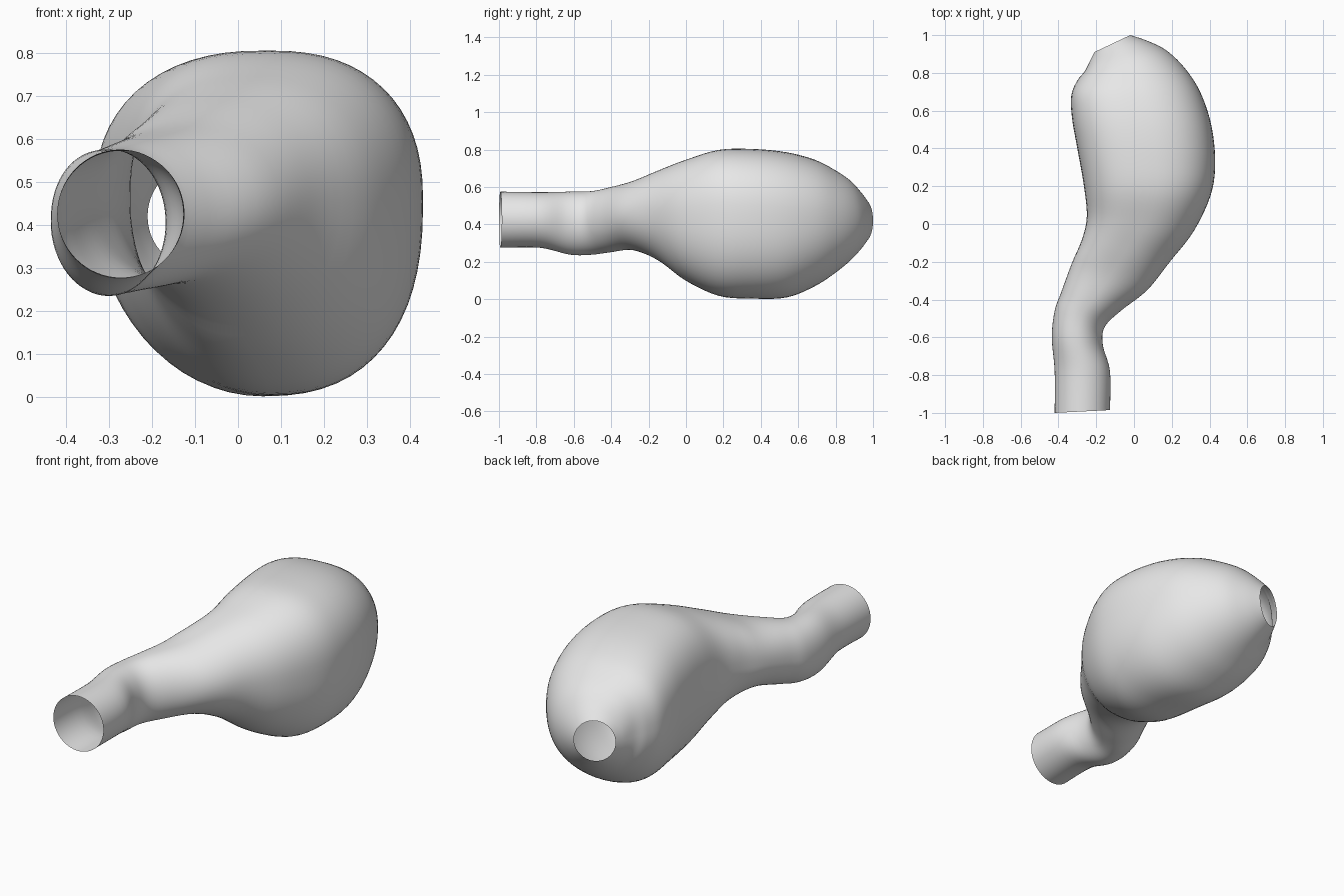
import bpy
import bmesh
import math

SIDES = 64   # points round each ring
STEPS = 5    # rings between two guide rings

cube = bpy.data.objects.get("Cube")
if cube:
    bpy.data.objects.remove(cube, do_unlink=True)

# Guide rings from the neck to the rear opening:
# left x, left y, right x, right y, bottom z, top z
GUIDES = [
    (-.42, -1.0, -.127, -.985, .275, .575),
    (-.42, -.78, -.127, -.78, .275, .572),
    (-.435, -.60, -.165, -.64, .238, .575),
    (-.42, -.46, -.155, -.545, .238, .578),
    (-.385, -.36, -.07, -.46, .25, .597),
    (-.33, -.21, .07, -.35, .262, .632),
    (-.275, -.08, .19, -.20, .205, .69),
    (-.25, .04, .315, -.04, .10, .745),
    (-.265, .20, .405, .15, .018, .798),
    (-.30, .40, .43, .32, .003, .803),
    (-.328, .56, .41, .52, .01, .785),
    (-.332, .68, .35, .70, .07, .745),
    (-.30, .76, .265, .83, .14, .69),
    (-.26, .81, .17, .92, .20, .64),
    (-.23, .87, .07, .97, .26, .58),
    (-.21, .91, -.02, 1.0, .31, .53),
]


def blend(a, b, c, d, t):
    """Smooth curve value between b and c."""
    return b + .5 * t * (c - a + t * (2 * a - 5 * b + 4 * c - d + t * (3 * (b - c) + d - a)))


def smooth_rings(guides):
    last = len(guides) - 1
    for i in range(last):
        four = [guides[min(max(i + k, 0), last)] for k in (-1, 0, 1, 2)]
        for s in range(STEPS):
            yield [blend(*vals, s / STEPS) for vals in zip(*four)]
    yield guides[-1]


def ring_points(lx, ly, rx, ry, low, high):
    # The belly is squarer than the neck, most of all at the top,
    # and is widest a little above its middle
    height = high - low
    belly = max(0, (height - .4) / .4)
    shoulder = min(1, max(0, (height - .3) / .1))
    middle = (low + high) / 2 + .05 * belly
    for j in range(SIDES):
        a = 2 * math.pi * j / SIDES
        c, s = math.cos(a), math.sin(a)
        if c > 0:
            power = 2 / (2 + .4 * belly)
        elif s > 0:
            power = 2 / (2 + .6 * shoulder)
        else:
            power = 1
        c = math.copysign(abs(c) ** power, c)
        s = math.copysign(abs(s) ** power, s)
        yield ((lx + rx) / 2 + c * (rx - lx) / 2,
               (ly + ry) / 2 + c * (ry - ly) / 2,
               middle + s * (high - middle if s > 0 else middle - low))


# Hollow curved body, open at both ends
bm = bmesh.new()
rings = [[bm.verts.new(p) for p in ring_points(*r)] for r in smooth_rings(GUIDES)]
for near, far in zip(rings, rings[1:]):
    for j in range(SIDES):
        k = (j + 1) % SIDES
        bm.faces.new((near[j], far[j], far[k], near[k])).smooth = True

mesh = bpy.data.meshes.new("hollow_body")
bm.to_mesh(mesh)
bm.free()
body = bpy.data.objects.new("hollow_body", mesh)
bpy.context.collection.objects.link(body)

# Plain grey surface
grey = bpy.data.materials.new("light_grey")
grey.use_nodes = True
colour = (.8, .8, .8, 1)
grey.diffuse_color = colour
grey.node_tree.nodes["Principled BSDF"].inputs["Base Color"].default_value = colour
mesh.materials.append(grey)
